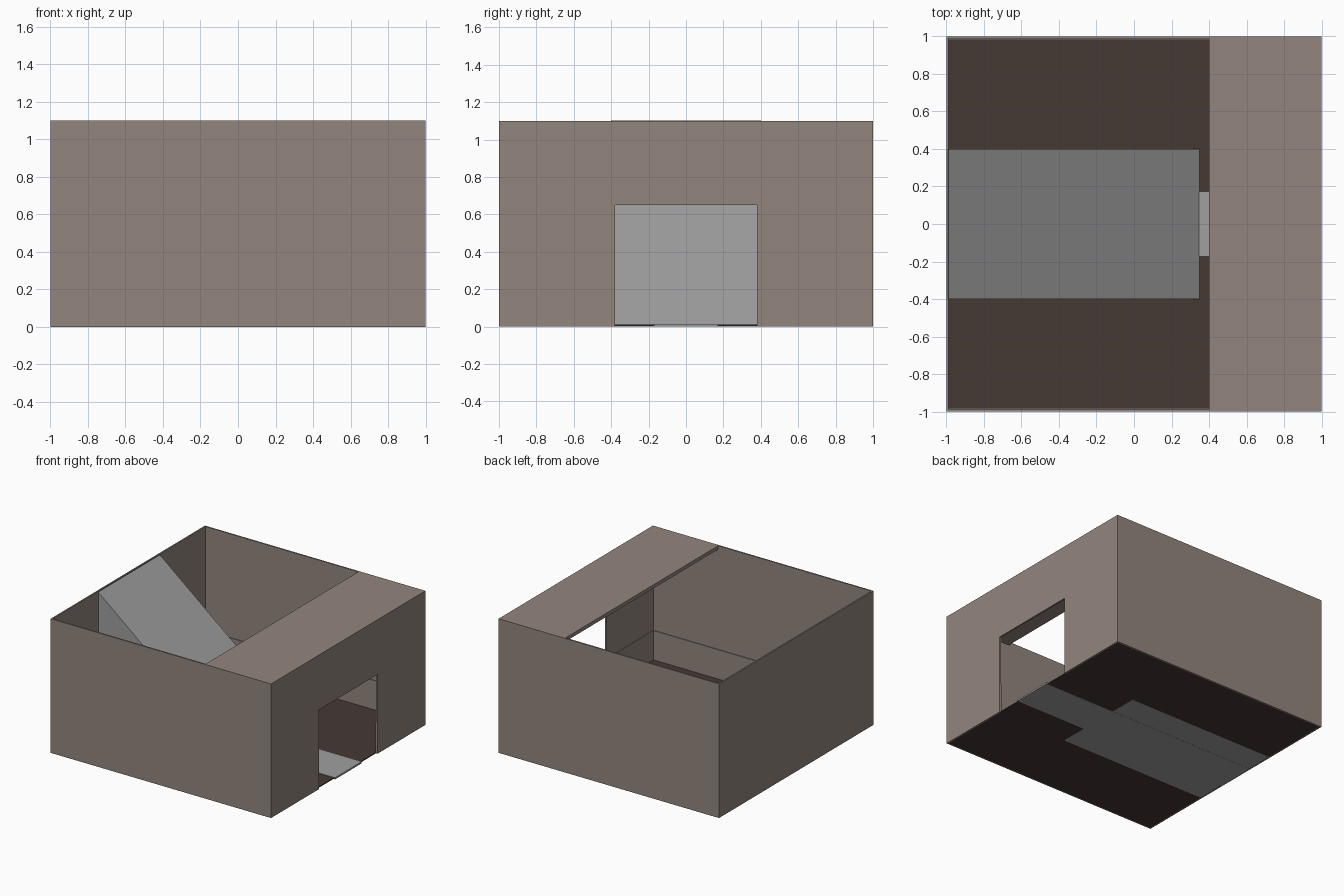
import bpy

if "Cube" in bpy.data.objects:
    bpy.data.objects.remove(bpy.data.objects["Cube"])


def material(name, rgb):
    m = bpy.data.materials.new(name)
    m.diffuse_color = (*rgb, 1)
    m.use_nodes = True
    m.node_tree.nodes["Principled BSDF"].inputs["Base Color"].default_value = m.diffuse_color
    return m


WALL = material("warm_plaster", (0.29, 0.235, 0.205))
FLOOR = material("dark_floor", (0.06, 0.041, 0.036))
STONE = material("grey_stone", (0.35, 0.35, 0.35))


def prism(name, profile, axis, a, b, mat):
    """Extrude a 2D profile along axis 'x' (y,z points) or 'y' (x,z points)."""
    def place(p, d):
        return (d, p[0], p[1]) if axis == 'x' else (p[0], d, p[1])
    n = len(profile)
    verts = [place(p, d) for d in (a, b) for p in profile]
    faces = [tuple(range(n))[::-1], tuple(range(n, 2 * n))]
    faces += [(i, (i + 1) % n, (i + 1) % n + n, i + n) for i in range(n)]
    if axis == 'y':
        faces = [f[::-1] for f in faces]
    mesh = bpy.data.meshes.new(name)
    mesh.from_pydata(verts, [], faces)
    mesh.materials.append(mat)
    obj = bpy.data.objects.new(name, mesh)
    bpy.context.collection.objects.link(obj)
    return obj


def box(name, x, y, z, mat):
    rect = [(y[0], z[0]), (y[1], z[0]), (y[1], z[1]), (y[0], z[1])]
    return prism(name, rect, 'x', x[0], x[1], mat)


H = 1.1       # wall height
T = 0.012     # wall thickness
I = 1 - T     # inner wall face
B = 0.006     # baseboard depth
D = 0.38      # half door width

# Walls; the right one has a doorway notch
box("front_wall", (-1, 1), (-1, -I), (0, H), WALL)
box("back_wall", (-1, 1), (I, 1), (0, H), WALL)
box("left_wall", (-1, -I), (-I, I), (0, H), WALL)
prism("door_wall", [(-I, 0), (-D, 0), (-D, 0.65), (D, 0.65), (D, 0),
                    (I, 0), (I, H), (-I, H)], 'x', I, 1, WALL)

# Low wall trim inside the room
for name, s in (("front", -1), ("back", 1)):
    y = sorted((s * I, s * (I - B)))
    box(name + "_baseboard", (-I, I), y, (0.01, 0.25), WALL)
    y = sorted((s * D, s * (I - B)))
    box(name + "_door_baseboard", (I - B, I), y, (0.01, 0.25), WALL)

# Partial roof over the door side
box("roof_strip", (0.4, I), (-I, I), (H - 0.03, H), WALL)

# Floor, path and entry ramp
box("floor", (-I, I), (-I, I), (0.002, 0.01), FLOOR)
box("path", (-0.998, 1), (-0.17, 0.17), (0, 0.014), STONE)
prism("ramp", [(-0.999, 0.001), (0.35, 0.001), (0.35, 0.012), (-0.999, H + 0.001)],
      'y', -0.4, 0.4, STONE)
